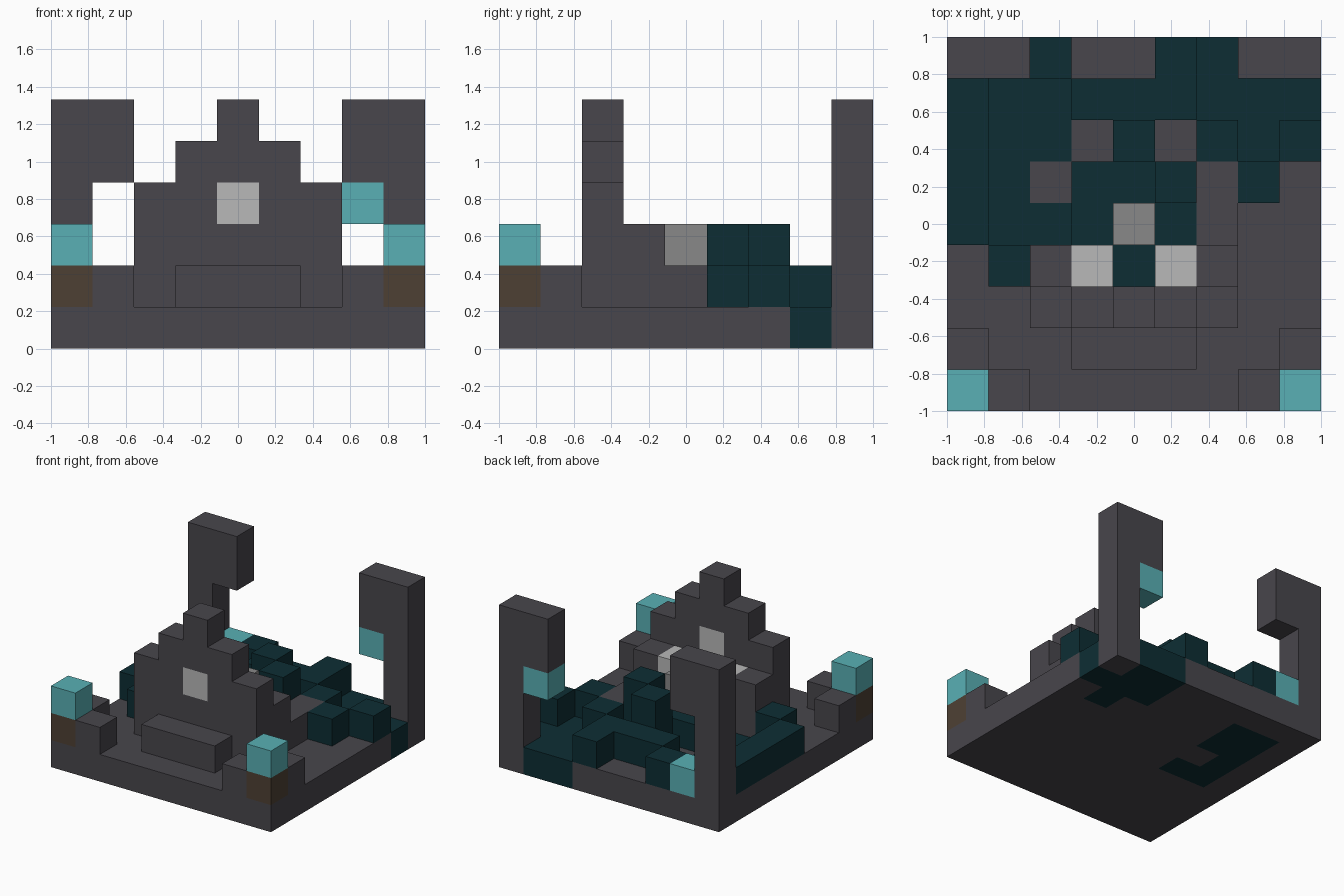
import bpy
import bmesh
from mathutils import Vector

if "Cube" in bpy.data.objects:
    bpy.data.objects.remove(bpy.data.objects["Cube"])

N = 9
CELL = 2 / N


def make_material(name, rgb):
    mat = bpy.data.materials.new(name)
    mat.use_nodes = True
    color = (*rgb, 1)
    mat.diffuse_color = color
    bsdf = next(n for n in mat.node_tree.nodes if n.type == 'BSDF_PRINCIPLED')
    bsdf.inputs["Base Color"].default_value = color
    return mat


STONE = make_material("dark stone", (0.065, 0.061, 0.072))
MOSS = make_material("deep teal growth", (0.004, 0.027, 0.034))
GLOW = make_material("bright teal flame", (0.1, 0.434, 0.462))
WOOD = make_material("brown wood", (0.076, 0.051, 0.034))
PALE = make_material("pale grey", (0.479, 0.479, 0.479))
MID = make_material("mid grey", (0.246, 0.246, 0.246))

# Block grid: cell -> (part, material); later blocks replace earlier ones
blocks = {}


def fill(part, mat, xs, ys, zs):
    """Fill an inclusive range of cells; a plain number means one cell."""
    spans = [(s, s) if isinstance(s, int) else s for s in (xs, ys, zs)]
    (x0, x1), (y0, y1), (z0, z1) = spans
    for x in range(x0, x1 + 1):
        for y in range(y0, y1 + 1):
            for z in range(z0, z1 + 1):
                blocks[x, y, z] = (part, mat)


# Floor slab with growth sunk into it
fill("floor", STONE, (0, 8), (0, 8), 0)
for xs, ys in [(1, (4, 7)), (2, (6, 7)), (2, 4), (8, 7),
               (7, (6, 8)), (6, (7, 8))]:
    fill("floor_growth", MOSS, xs, ys, 0)

# Stepped front wall, its window and the step before it
fill("front_wall", STONE, (2, 6), 2, (1, 3))
fill("front_wall", STONE, (3, 5), 2, 4)
fill("front_wall", STONE, 4, 2, 5)
fill("wall_window", PALE, 4, 2, 3)
fill("front_step", STONE, (3, 5), 1, 1)

# Side walls behind the front wall
for x in (2, 6):
    fill("side_wall", STONE, x, 3, (1, 2))
fill("side_wall", STONE, 6, (4, 5), 1)

# Corner torches with low curbs, mirrored
for side in (0, 8):
    inner = abs(side - 1)
    fill("corner_curb", STONE, inner, 0, 1)
    fill("corner_curb", STONE, side, 1, 1)
    fill("torch_post", WOOD, side, 0, 1)
    fill("torch_flame", GLOW, side, 0, 2)

# Back towers with overhanging heads and lamps
for side in (0, 8):
    inner = abs(side - 1)
    fill("back_tower", STONE, side, 8, (0, 5))
    fill("back_tower", STONE, inner, 8, (4, 5))
fill("hanging_lamp", GLOW, 7, 8, 3)
fill("fallen_lamp", GLOW, 1, 8, 1)

# Pale blocks inside the ruin
for x in (3, 5):
    fill("pale_block", PALE, x, 3, (1, 2))
fill("altar", MID, 4, 4, (1, 2))

# Raised growth, one block high
for xs, ys in [(0, (4, 7)), (1, 3), (2, 8), ((3, 5), 7), (5, 8),
               (6, 6), (7, 5), (8, 6), ((3, 5), 5), (3, 4), (5, 4), (4, 3)]:
    fill("raised_growth", MOSS, xs, ys, 1)

# Taller growth, two blocks high
for x, y in [(4, 6), (5, 5)]:
    fill("tall_growth", MOSS, x, y, (1, 2))


def build_part(part):
    """Build one mesh from the exposed sides of the part's blocks."""
    bm = bmesh.new()
    mats = []
    for cell, (owner, mat) in blocks.items():
        if owner != part:
            continue
        if mat not in mats:
            mats.append(mat)
        for axis in range(3):
            for sign in (-1, 1):
                normal = Vector((0, 0, 0))
                normal[axis] = sign
                beside = tuple(int(c + n) for c, n in zip(cell, normal))
                if beside in blocks:
                    continue
                u = Vector((0, 0, 0))
                u[(axis + 1) % 3] = 0.5
                v = normal.cross(u)
                mid = Vector(cell) + Vector((0.5, 0.5, 0.5)) + normal / 2
                corners = (mid - u - v, mid + u - v, mid + u + v, mid - u + v)
                face = bm.faces.new([
                    bm.verts.new(c * CELL - Vector((1, 1, 0)))
                    for c in corners])
                face.material_index = mats.index(mat)
    bmesh.ops.remove_doubles(bm, verts=bm.verts, dist=0.001)
    mesh = bpy.data.meshes.new(part)
    bm.to_mesh(mesh)
    bm.free()
    for mat in mats:
        mesh.materials.append(mat)
    obj = bpy.data.objects.new(part, mesh)
    bpy.context.collection.objects.link(obj)


for part in dict.fromkeys(owner for owner, _ in blocks.values()):
    build_part(part)
